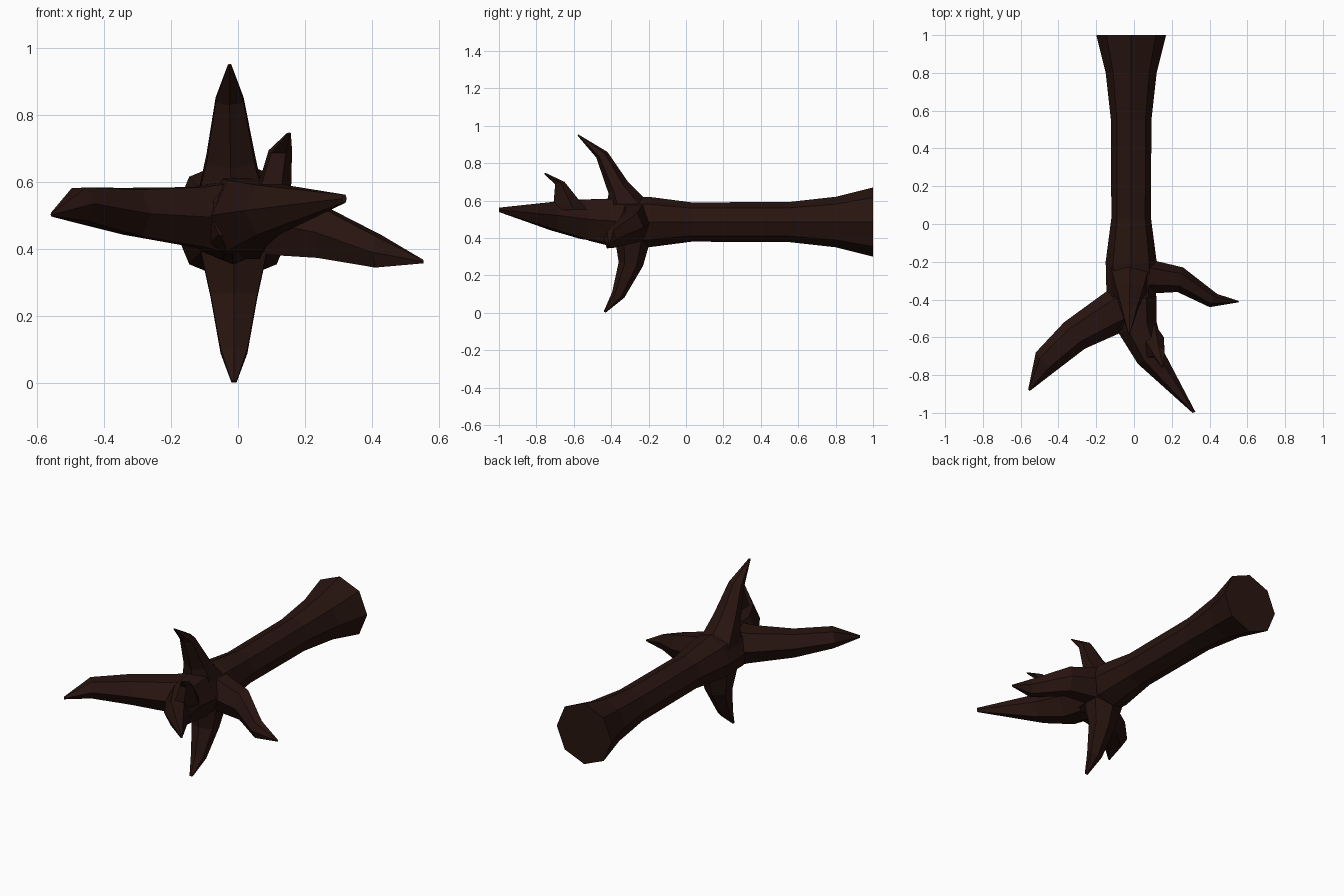
import bpy, bmesh, math
from mathutils import Vector

bark = bpy.data.materials.new("bark")
bark.diffuse_color = (0.021, 0.007, 0.005, 1)


def loft(name, rings, axis, sides):
    """Each ring: two opposite edge points and the half width along axis."""
    axis = Vector(axis)
    bm = bmesh.new()
    loops = []
    stretch = 1 / max(math.sin(2 * math.pi * i / sides) for i in range(sides))
    for a, b, half in rings:
        a, b = Vector(a), Vector(b)
        c, u, v = (a + b) / 2, (a - b) / 2, axis * half * stretch
        loops.append([bm.verts.new(c + u * math.cos(t) + v * math.sin(t))
                      for t in (2 * math.pi * i / sides for i in range(sides))])
    for p, q in zip(loops, loops[1:]):
        for i in range(sides):
            j = (i + 1) % sides
            bm.faces.new((p[i], p[j], q[j], q[i]))
    bm.faces.new(loops[0])
    bm.faces.new(loops[-1])
    bmesh.ops.recalc_face_normals(bm, faces=bm.faces)
    mesh = bpy.data.meshes.new(name)
    bm.to_mesh(mesh)
    bm.free()
    mesh.materials.append(bark)
    obj = bpy.data.objects.new(name, mesh)
    bpy.context.collection.objects.link(obj)


# Trunk: octagonal, flared at the back, closing between the forks
trunk = [(1, .185), (.8, .135), (.55, .107), (.03, .105), (-.2, .135),
         (-.4, .13), (-.52, .10), (-.58, .06)]
loft("trunk", [((-.015 + r, y, .485), (-.015 - r, y, .485), r) for y, r in trunk],
     (0, 0, 1), 8)

X, Z = (1, 0, 0), (0, 0, 1)

# Upper and lower branches, curving forward
loft("top_branch", [
    ((-.022, -.17, .56), (-.022, -.42, .54), .10),
    ((-.022, -.31, .70), (-.022, -.415, .64), .072),
    ((-.025, -.42, .86), (-.025, -.48, .83), .042),
    ((-.025, -.575, .953), (-.025, -.58, .947), .005)], X, 6)
loft("bottom_branch", [
    ((-.012, -.19, .39), (-.012, -.38, .40), .10),
    ((-.012, -.23, .25), (-.012, -.36, .27), .07),
    ((-.012, -.33, .08), (-.012, -.395, .11), .04),
    ((-.012, -.43, .00), (-.012, -.44, .007), .008)], X, 6)

# Left fork
loft("left_branch", [
    ((-.07, -.30, .49), (.02, -.54, .49), .11),
    ((-.15, -.36, .495), (-.08, -.58, .495), .09),
    ((-.37, -.52, .515), (-.26, -.66, .505), .07),
    ((-.52, -.68, .53), (-.43, -.79, .535), .05),
    ((-.56, -.875, .503), (-.553, -.885, .503), .006)], Z, 6)

# Right side branch
loft("right_branch", [
    ((.05, -.18, .485), (.05, -.37, .485), .10),
    ((.26, -.23, .455), (.23, -.36, .45), .078),
    ((.44, -.37, .395), (.40, -.44, .39), .047),
    ((.555, -.408, .362), (.553, -.415, .362), .005)], Z, 6)

# Front fork
loft("front_branch", [
    ((.12, -.38, .49), (-.10, -.42, .49), .12),
    ((.12, -.52, .50), (-.08, -.58, .50), .105),
    ((.16, -.68, .52), (.02, -.74, .515), .075),
    ((.325, -.995, .55), (.31, -1.0, .55), .012)], Z, 6)

# Small spur rising from the front fork
loft("spur", [
    ((.11, -.53, .55), (.09, -.73, .55), .055),
    ((.13, -.65, .70), (.12, -.705, .685), .035),
    ((.153, -.752, .748), (.15, -.76, .742), .006)], X, 5)
